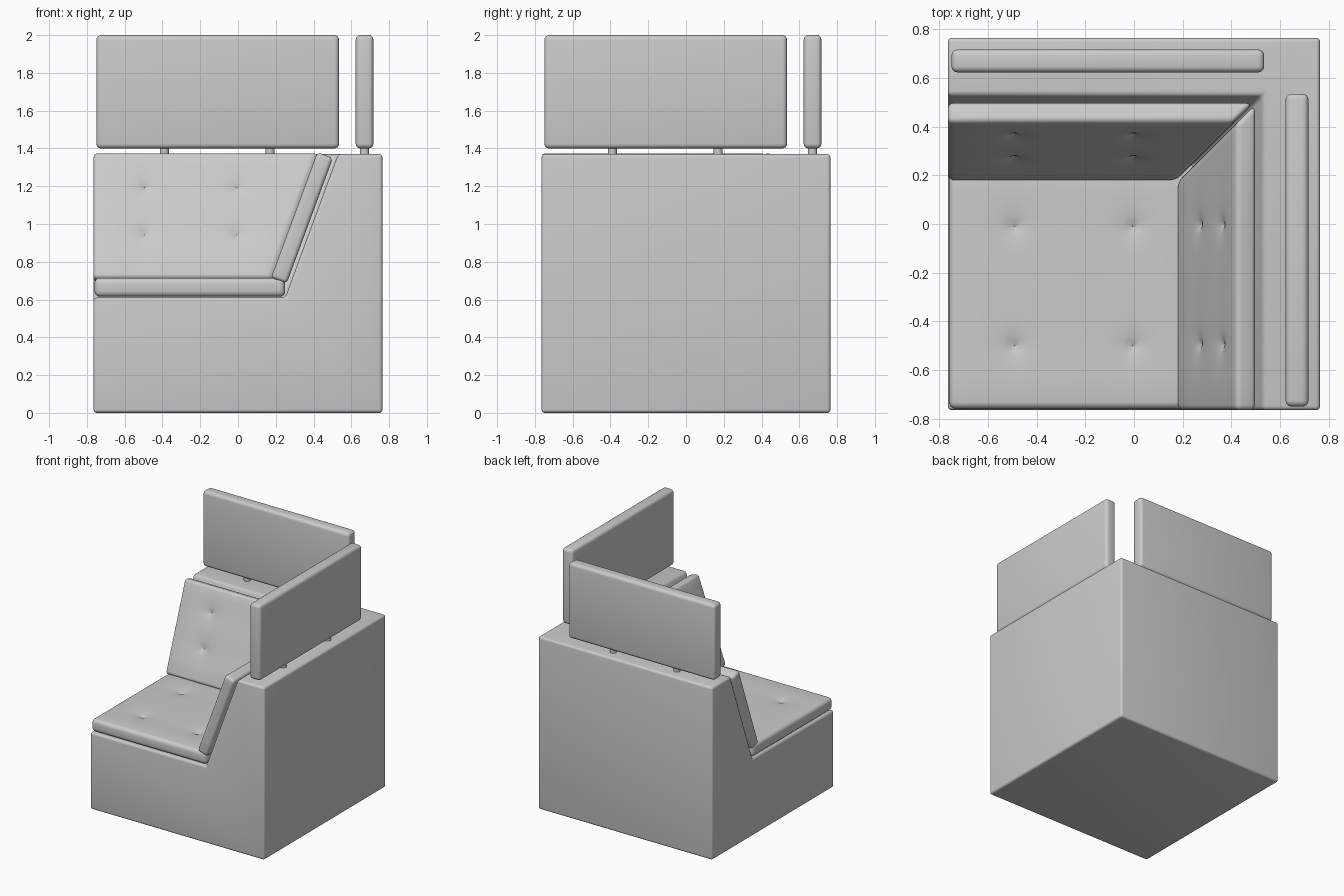
import bpy, bmesh, math
from mathutils import Vector

cube = bpy.data.objects.get("Cube")
if cube:
    bpy.data.objects.remove(cube)

grey = bpy.data.materials.new("light_grey")
grey.use_nodes = True
colour = (0.6, 0.6, 0.6, 1)
grey.diffuse_color = colour
grey.node_tree.nodes["Principled BSDF"].inputs["Base Color"].default_value = colour

H = 0.765           # half width of the booth
SEAT, TOP = 0.61, 1.37
LOW, HIGH = 0.25, 0.53   # foot and head of the sloping back


def finish(name, bm, bevel=0.0, swap=False, tufts=(), normal=None):
    """Round the edges, pinch in the tufts and link the object."""
    bmesh.ops.recalc_face_normals(bm, faces=bm.faces)
    if bevel:
        bmesh.ops.bevel(bm, geom=bm.edges[:], offset=bevel, segments=4,
                        profile=0.5, affect='EDGES', clamp_overlap=True)
    if tufts:
        pinch(bm, tufts, normal)
    if swap:
        for v in bm.verts:
            v.co.x, v.co.y = v.co.y, v.co.x
    bmesh.ops.recalc_face_normals(bm, faces=bm.faces)
    mesh = bpy.data.meshes.new(name)
    bm.to_mesh(mesh)
    bm.free()
    mesh.materials.append(grey)
    obj = bpy.data.objects.new(name, mesh)
    bpy.context.collection.objects.link(obj)
    bpy.ops.object.select_all(action='DESELECT')
    obj.select_set(True)
    bpy.context.view_layer.objects.active = obj
    bpy.ops.object.shade_smooth_by_angle(angle=math.radians(40))
    return obj


def pinch(bm, tufts, normal):
    """Cut a fine grid around each tuft and pull its centre inwards."""
    side = Vector((1, 0, 0))
    along = normal.cross(side)
    for axis in (side, along):
        for centre in {round(t.dot(axis), 4) for t in tufts}:
            for step in (-0.12, -0.07, -0.04, -0.02, 0, 0.02, 0.04, 0.07, 0.12):
                bmesh.ops.bisect_plane(bm, geom=bm.verts[:] + bm.edges[:] + bm.faces[:],
                                       plane_co=axis * (centre + step), plane_no=axis)
    for v in bm.verts:
        for t in tufts:
            away = v.co - t
            if abs(away.dot(normal)) < 0.02:
                r = (away - normal * away.dot(normal)).length
                v.co -= normal * (0.02 * math.exp(-r / 0.02) + 0.006 * math.exp(-(r / 0.08) ** 2))


def loft(start, end):
    """Closed solid between two matching outlines."""
    bm = bmesh.new()
    a = [bm.verts.new(p) for p in start]
    b = [bm.verts.new(p) for p in end]
    bm.faces.new(a)
    bm.faces.new(b)
    for i in range(len(a)):
        j = (i + 1) % len(a)
        bm.faces.new((a[i], a[j], b[j], b[i]))
    return bm


def box(x0, x1, y0, y1, z0, z1):
    def ring(z):
        return [(x0, y0, z), (x1, y0, z), (x1, y1, z), (x0, y1, z)]
    return loft(ring(z0), ring(z1))


# Corner base: a block with a sloping-sided seat hollow
bm = bmesh.new()
floor = [bm.verts.new(p) for p in ((-H, -H, 0), (H, -H, 0), (H, H, 0), (-H, H, 0))]
seat = [bm.verts.new((x, y, SEAT)) for x, y in ((-H, -H), (LOW, -H), (LOW, LOW), (-H, LOW))]
rim = [bm.verts.new((x, y, TOP)) for x, y in
       ((HIGH, -H), (HIGH, HIGH), (-H, HIGH), (-H, H), (H, H), (H, -H))]
for face in (floor, seat,
             rim,
             (seat[1], rim[0], rim[1], seat[2]),
             (seat[2], rim[1], rim[2], seat[3]),
             (floor[0], floor[1], rim[5], rim[0], seat[1], seat[0]),
             (floor[0], seat[0], seat[3], rim[2], rim[3], floor[3]),
             (floor[1], floor[2], rim[4], rim[5]),
             (floor[2], floor[3], rim[3], rim[4])):
    bm.faces.new(face)
finish("corner_base", bm, 0.018)

# Seat cushion
seat_top = 0.715
finish("seat_cushion", box(-0.76, 0.25, -0.76, 0.25, 0.615, seat_top), 0.03,
       tufts=[Vector((x, y, seat_top)) for x in (-0.49, -0.005) for y in (-0.5, -0.01)],
       normal=Vector((0, 0, 1)))

# Mitred back cushions, headrest panels and their posts, on the back and left sides
section = [(0.175, 0.715), (0.42, 1.38), (0.503, 1.35), (0.258, 0.685)]
face_dir = Vector((0, section[1][0] - section[0][0], section[1][1] - section[0][1])).normalized()
face_normal = Vector((0, -face_dir.z, face_dir.y))
foot = Vector((0, *section[0]))
for side, swap in (("back", False), ("left", True)):
    start = [(-H, d, z) for d, z in section]
    end = [(d - 0.008, d, z) for d, z in section]
    tufts = [foot + Vector((x, 0, 0)) + face_dir * ((z - foot.z) / face_dir.z)
             for x in (-0.495, -0.005) for z in (0.95, 1.2)]
    finish(side + "_cushion", loft(start, end), 0.022, swap, tufts, face_normal)
    finish(side + "_headrest", box(-0.75, 0.535, 0.623, 0.717, 1.4, 2.0), 0.025, swap)
    for i, x in enumerate((-0.39, 0.17)):
        bm = bmesh.new()
        bmesh.ops.create_cone(bm, cap_ends=True, segments=20, radius1=0.024,
                              radius2=0.024, depth=0.08)
        bmesh.ops.translate(bm, verts=bm.verts, vec=(x, 0.67, 1.385))
        finish(f"{side}_post_{i + 1}", bm, swap=swap)
